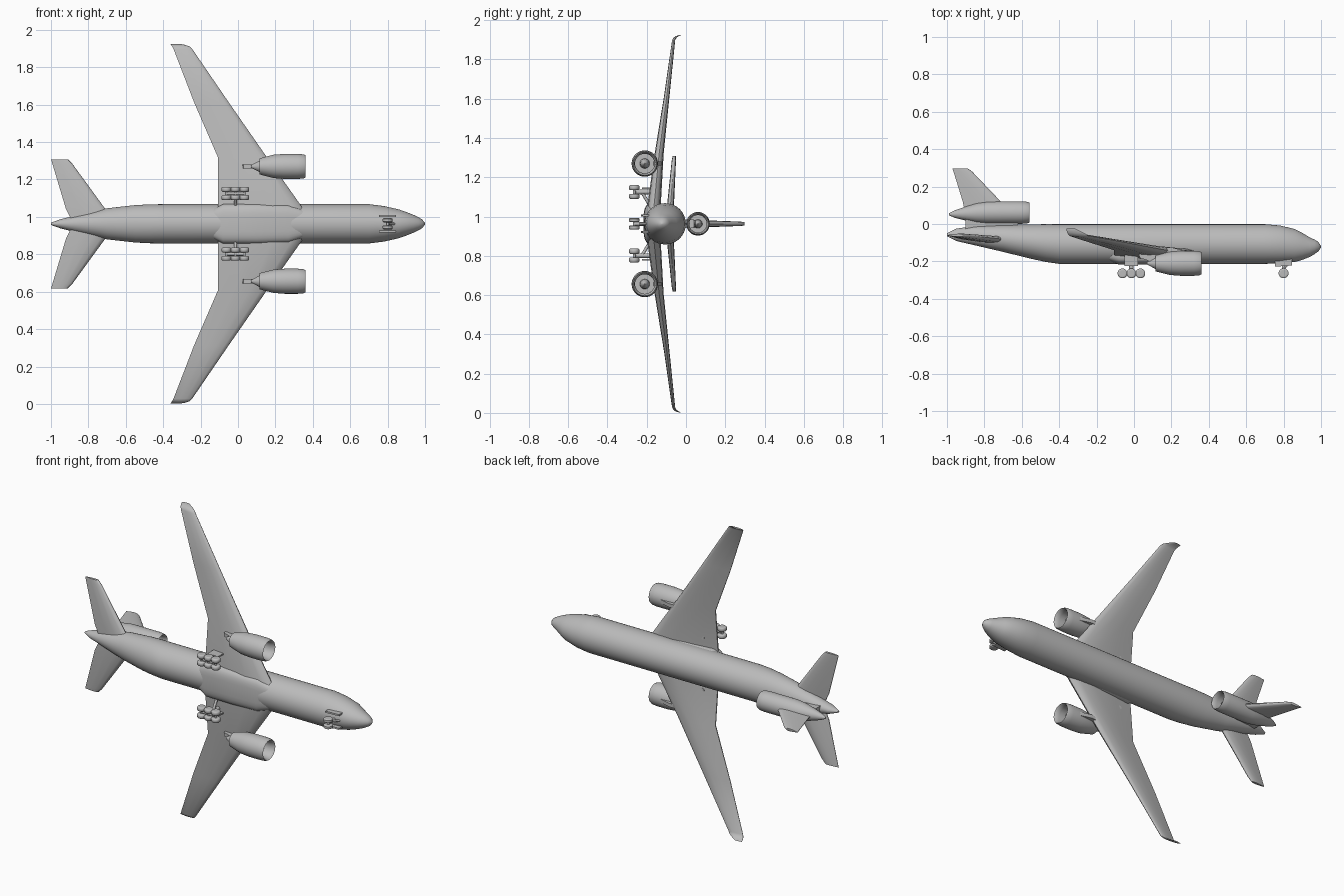
import bpy, bmesh, math
from mathutils import Vector

cube = bpy.data.objects.get("Cube")
if cube:
    bpy.data.objects.remove(cube, do_unlink=True)

ZC = 0.963          # height of the fuselage axis: the aircraft rests on one wing tip
grey = bpy.data.materials.new("plain_grey")
grey.use_nodes = True
COL = (0.5, 0.5, 0.5, 1)
grey.diffuse_color = COL
bsdf = grey.node_tree.nodes["Principled BSDF"]
bsdf.inputs["Base Color"].default_value = COL
bsdf.inputs["Roughness"].default_value = 0.6


def finish(name, bm, angle=40):
    bmesh.ops.recalc_face_normals(bm, faces=bm.faces)
    me = bpy.data.meshes.new(name)
    bm.to_mesh(me)
    bm.free()
    me.materials.append(grey)
    ob = bpy.data.objects.new(name, me)
    bpy.context.collection.objects.link(ob)
    bpy.ops.object.select_all(action='DESELECT')
    ob.select_set(True)
    bpy.context.view_layer.objects.active = ob
    bpy.ops.object.shade_smooth_by_angle(angle=math.radians(angle))
    return ob


def loft(name, rings, angle=40):
    """Skin a list of equal-length point rings and cap both ends."""
    bm = bmesh.new()
    vs = [[bm.verts.new(p) for p in r] for r in rings]
    n = len(vs[0])
    for a, b in zip(vs, vs[1:]):
        for i in range(n):
            j = (i + 1) % n
            bm.faces.new((a[i], a[j], b[j], b[i]))
    bm.faces.new(vs[0])
    bm.faces.new(vs[-1])
    return finish(name, bm, angle)


def tube(name, sections, z=ZC, n=32, power=1.0, angle=40):
    """Body along x from (x, centre y, y radius, z radius); power < 1 squares it off."""
    def sq(v):
        return math.copysign(abs(v) ** power, v)
    rings = []
    for x, yc, ry, rz in sections:
        t = [2 * math.pi * i / n for i in range(n)]
        rings.append([(x, yc + ry * sq(math.sin(a)), z + rz * sq(math.cos(a))) for a in t])
    return loft(name, rings, angle)


# Aerofoil outline: chord fraction from the leading edge, half thickness
FOIL = [(0, 0), (.03, .5), (.12, .85), (.35, 1), (.65, .7), (1, .12),
        (1, -.12), (.65, -.7), (.35, -1), (.12, -.85), (.03, -.5)]


def foil(name, sections, side=1, upright=False):
    """Flying surface from (span, leading x, trailing x, offset, thickness)."""
    rings = []
    for s, le, te, off, th in sections:
        ring = []
        for c, h in FOIL:
            x, d = le + (te - le) * c, off + h * th / 2
            ring.append((x, s, ZC + d) if upright else (x, d, ZC + side * s))
        rings.append(ring)
    return loft(name, rings, 50)


def plate(name, outline, z, half):
    """Flat plate from an x-y outline, thick along z."""
    return loft(name, [[(x, y, z + d) for x, y in outline] for d in (-half, half)], 30)


def rod(name, a, b, r, n=12):
    a, b = Vector(a), Vector(b)
    q = (b - a).to_track_quat('Z', 'Y')
    ring = [q @ Vector((r * math.cos(t), r * math.sin(t), 0))
            for t in (2 * math.pi * i / n for i in range(n))]
    return loft(name, [[a + p for p in ring], [b + p for p in ring]])


def wheel(name, x, y, z, r, w):
    """Tyre with rounded shoulders, axle along z."""
    prof = [(-w, .6), (-w, .8), (-.6 * w, 1), (.6 * w, 1), (w, .8), (w, .6)]
    rings = [[(x + r * k * math.cos(t), y + r * k * math.sin(t), z + d)
              for t in (2 * math.pi * i / 20 for i in range(20))] for d, k in prof]
    return loft(name, rings, 50)


def engine(name, x, y, z, r, tail):
    """Nacelle with a hollow intake, then a spinner; tail is (dx, dy, radius factor)."""
    prof = [(-.10, 0, .05), (-.10, 0, .74), (-.03, 0, .74), (-.008, 0, .80), (0, 0, .89),
            (-.01, 0, .96), (-.04, 0, 1)] + tail
    tube(name, [(x + dx, y + dy, r * k, r * k) for dx, dy, k in prof], z, 32)
    spin = [(-.035, .03), (-.05, .2), (-.075, .33), (-.102, .38)]
    tube(name + "_spinner", [(x + dx, y, r * k, r * k) for dx, k in spin], z, 20)


# Fuselage and belly fairing
tube("fuselage", [
    (1.0, -.122, .004, .004), (.985, -.121, .026, .023), (.965, -.122, .039, .035),
    (.94, -.124, .052, .047), (.90, -.120, .072, .063), (.86, -.115, .088, .077),
    (.78, -.109, .101, .095), (.70, -.107, .106, .105), (-.40, -.107, .106, .105),
    (-.47, -.102, .101, .104), (-.55, -.094, .092, .100), (-.70, -.077, .072, .083),
    (-.85, -.062, .052, .050), (-.95, -.058, .033, .024), (-1.0, -.058, .008, .006)], n=40)
tube("belly_fairing", [
    (.36, -.15, .050, .070), (.27, -.155, .060, .104), (.10, -.157, .060, .108),
    (-.08, -.157, .060, .106), (-.13, -.15, .050, .080)], n=32, power=.6)

# Paired parts
for side, tag in ((1, "left"), (-1, "right")):
    foil(tag + "_wing", [
        (0, .40, -.107, -.165, .07), (.10, .335, -.107, -.162, .068),
        (.355, .155, -.107, -.137, .046), (.65, -.05, -.235, -.098, .028),
        (.935, -.245, -.345, -.063, .016), (.948, -.258, -.352, -.056, .016),
        (.957, -.285, -.358, -.042, .015), (.962, -.315, -.362, -.026, .010)], side)
    foil(tag + "_tailplane", [
        (0, -.63, -.88, -.085, .04), (.08, -.71, -.92, -.080, .036),
        (.32, -.885, -.992, -.062, .022), (.345, -.91, -1.0, -.060, .016)], side)

    # Wing engine with its pylon
    ez = ZC + side * .307
    engine(tag + "_engine", .36, -.21, ez, .067,
           [(-.11, 0, 1), (-.17, 0, .93), (-.22, 0, .74), (-.245, 0, .64),
            (-.246, 0, .45), (-.29, 0, .1)])
    plate(tag + "_engine_pylon", [(.29, -.148), (.2, -.125), (.02, -.14), (.03, -.18),
                                  (.10, -.205), (.2, -.2)], ez, .011)

    # Main landing gear: six-wheel bogie and struts
    gz = ZC + side * .162
    for i, x in enumerate((-.062, -.014, .034)):
        for j, d in enumerate((-.022, .022)):
            wheel(f"{tag}_main_wheel_{i}_{j}", x, -.264, gz + d, .026, .013)
        rod(f"{tag}_axle_{i}", (x, -.264, gz - .022), (x, -.264, gz + .022), .007)
    rod(tag + "_bogie_beam", (-.062, -.262, gz), (.034, -.262, gz), .009)
    rod(tag + "_main_strut", (-.014, -.262, gz), (-.014, -.14, gz), .012)
    rod(tag + "_side_brace", (-.014, -.225, gz), (-.014, -.18, gz - side * .075), .008)
    plate(tag + "_gear_door", [(-.05, -.225), (.022, -.225), (.022, -.15), (-.05, -.15)],
          gz + side * .02, .004)

    # Nose gear wheels and doors
    wheel(tag + "_nose_wheel", .80, -.263, ZC + side * .019, .027, .011)
    plate(tag + "_nose_gear_door", [(.755, -.228), (.845, -.222), (.845, -.18), (.755, -.18)],
          ZC + side * .042, .005)

rod("nose_strut", (.80, -.263, ZC), (.80, -.18, ZC), .010)
rod("nose_axle", (.80, -.263, ZC - .02), (.80, -.263, ZC + .02), .007)
rod("nose_drag_brace", (.80, -.24, ZC), (.845, -.19, ZC), .006)

# Tail engine, its mount and the fin above it
engine("tail_engine", -.56, .061, ZC, .060,
       [(-.22, 0, 1), (-.28, -.002, .88), (-.34, -.005, .62),
        (-.40, -.008, .32), (-.43, -.009, .08)])
plate("tail_engine_mount", [(-.62, .04), (-.62, -.03), (-.90, -.06), (-.90, .04)], ZC, .022)
foil("fin", [(.04, -.60, -.90, 0, .04), (.118, -.71, -.915, 0, .034),
             (.28, -.865, -.965, 0, .022), (.298, -.89, -.972, 0, .016)], upright=True)
